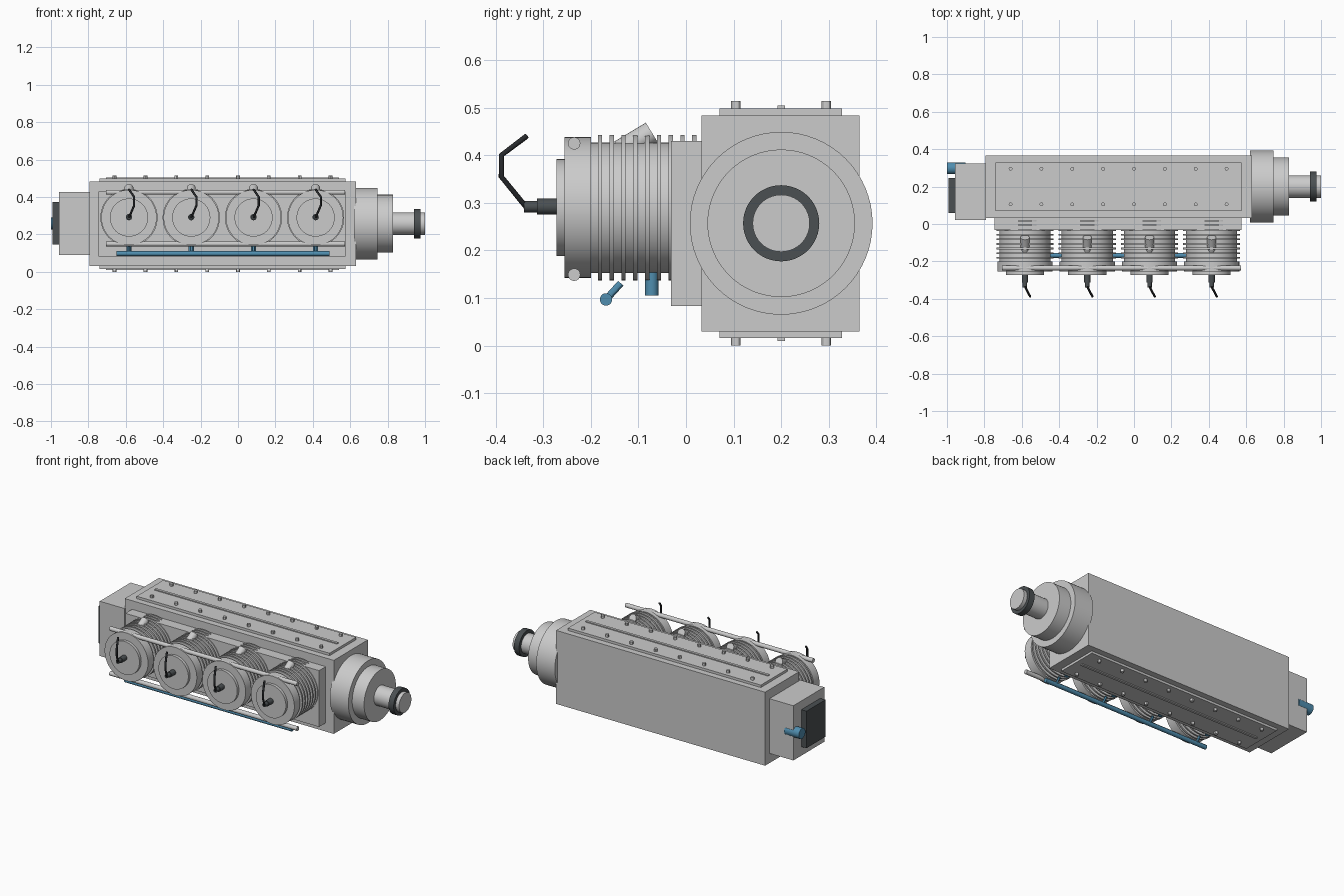
import bpy, bmesh, math
from mathutils import Vector, Matrix

if "Cube" in bpy.data.objects:
    bpy.data.objects.remove(bpy.data.objects["Cube"])

CYL_X = [-0.583, -0.25, 0.083, 0.415]
CYL_Z = 0.29
AXIS_Y, AXIS_Z = 0.2, 0.257


def material(name, rgb):
    m = bpy.data.materials.new(name)
    m.diffuse_color = (*rgb, 1)
    m.use_nodes = True
    m.node_tree.nodes["Principled BSDF"].inputs["Base Color"].default_value = m.diffuse_color
    return m


BLUE = material("blue_pipe", (0.08, 0.27, 0.43))
DARK = material("dark_rubber", (0.07, 0.08, 0.085))
BLACK = material("black_wire", (0.02, 0.022, 0.025))


def finish(name, bm, mat=None, smooth=True):
    bmesh.ops.recalc_face_normals(bm, faces=bm.faces)
    me = bpy.data.meshes.new(name)
    bm.to_mesh(me)
    bm.free()
    ob = bpy.data.objects.new(name, me)
    bpy.context.collection.objects.link(ob)
    if mat:
        me.materials.append(mat)
    if smooth:
        bpy.ops.object.select_all(action='DESELECT')
        bpy.context.view_layer.objects.active = ob
        ob.select_set(True)
        bpy.ops.object.shade_smooth_by_angle(angle=math.radians(30))
    return ob


def box(name, x, y, z, mat=None):
    bm = bmesh.new()
    bmesh.ops.create_cube(bm, size=1)
    for v in bm.verts:
        v.co = Vector([a + (b - a) * (c + 0.5) for (a, b), c in zip((x, y, z), v.co)])
    return finish(name, bm, mat, False)


def rod(name, a, b, r, mat=None, sides=24):
    a, b = Vector(a), Vector(b)
    d = b - a
    bm = bmesh.new()
    bmesh.ops.create_cone(bm, cap_ends=True, segments=sides, radius1=r, radius2=r,
                          depth=d.length,
                          matrix=Matrix.Translation((a + b) / 2) @ d.to_track_quat('Z', 'Y').to_matrix().to_4x4())
    return finish(name, bm, mat)


def lathe(name, origin, direction, profile, mat=None, sides=48):
    # profile is (distance along axis, radius), closed with end caps
    rot = Vector(direction).to_track_quat('Z', 'Y').to_matrix()
    bm = bmesh.new()
    rings = []
    for d, r in profile:
        rings.append([bm.verts.new(Vector(origin) + rot @ Vector(
            (r * math.cos(2 * math.pi * i / sides), r * math.sin(2 * math.pi * i / sides), d)))
            for i in range(sides)])
    for p, q in zip(rings, rings[1:]):
        for i in range(sides):
            j = (i + 1) % sides
            bm.faces.new((p[i], p[j], q[j], q[i]))
    bm.faces.new(rings[0])
    bm.faces.new(rings[-1])
    return finish(name, bm, mat)


# crankcase and the flange carrying the cylinders
box("crankcase", (-0.795, 0.63), (0.033, 0.365), (0.03, 0.483))
box("cylinder_flange", (-0.745, 0.575), (-0.032, 0.035), (0.083, 0.43))

# bolted covers above and below
for side, s in (("top", 1), ("bottom", -1)):
    def span(lo, hi):
        return tuple(sorted((AXIS_Z + s * lo, AXIS_Z + s * hi)))
    box(side + "_cover", (-0.74, 0.575), (0.07, 0.328), span(0.22, 0.241))
    box(side + "_cover_rib", (-0.705, 0.54), (0.192, 0.208), span(0.235, 0.247))
    for y in (0.105, 0.295):
        for i in range(8):
            x = -0.66 + 0.165 * i
            rod(side + "_cover_bolt", (x, y, AXIS_Z + s * 0.235), (x, y, AXIS_Z + s * 0.257), 0.01, None, 12)

# stepped end housing, output shaft and collar
lathe("end_housing", (0, AXIS_Y, AXIS_Z), (1, 0, 0),
      [(0.62, 0.192), (0.747, 0.192), (0.747, 0.155), (0.828, 0.155)], None, 64)
rod("output_shaft", (0.8, AXIS_Y, AXIS_Z), (1.0, AXIS_Y, AXIS_Z), 0.06, None, 40)
lathe("shaft_collar", (0, AXIS_Y, AXIS_Z), (1, 0, 0), [(0.942, 0.08), (0.977, 0.08)], DARK)

# accessory housing on the other end
box("accessory_housing", (-0.958, -0.79), (0.022, 0.323), (0.09, 0.427))
box("accessory_cover", (-0.993, -0.955), (0.06, 0.245), (0.145, 0.373), DARK)
rod("coolant_port", (-1.0, 0.298, AXIS_Z), (-0.9, 0.298, AXIS_Z), 0.032, BLUE)

# finned barrel profile along -y
barrel = [(-0.033, 0.137)]
for i in range(9):
    d = -0.022 + 0.0248 * i
    barrel += [(d, 0.137), (d, 0.153), (d + 0.009, 0.153), (d + 0.009, 0.137)]
barrel.append((0.205, 0.137))

for x in CYL_X:
    lathe("finned_barrel", (x, 0, CYL_Z), (0, -1, 0), barrel)
    lathe("cylinder_head", (x, 0, CYL_Z), (0, -1, 0),
          [(0.2, 0.148), (0.255, 0.148), (0.255, 0.102), (0.272, 0.102)])
    # angled port on top of the barrel
    rod("upper_port", (x, -0.072, 0.448), (x, -0.165, 0.392), 0.024)
    # plug and its lead
    lathe("spark_plug", (x, 0, CYL_Z + 0.002), (0, -1, 0),
          [(0.265, 0.017), (0.313, 0.017), (0.313, 0.012), (0.34, 0.012)], DARK, 16)
    cu = bpy.data.curves.new("plug_lead", 'CURVE')
    cu.dimensions = '3D'
    cu.bevel_depth = 0.006
    cu.bevel_resolution = 2
    cu.use_fill_caps = True
    sp = cu.splines.new('POLY')
    pts = [(0, -0.335, 0.29), (0.028, -0.388, 0.355), (0.028, -0.388, 0.4), (0, -0.335, 0.44)]
    sp.points.add(len(pts) - 1)
    for p, (px, py, pz) in zip(sp.points, pts):
        p.co = (x + px, py, pz, 1)
    cu.materials.append(BLACK)
    bpy.context.collection.objects.link(bpy.data.objects.new("plug_lead", cu))
    # coolant branch and lower port
    rod("lower_port", (x, -0.072, 0.105), (x, -0.072, 0.17), 0.014, BLUE)
    rod("coolant_branch", (x, -0.168, 0.097), (x, -0.137, 0.131), 0.0075, BLUE, 12)

# rails joining the cylinder heads, and the coolant pipe
for z in (0.425, 0.149):
    rod("head_rail", (-0.705, -0.235, z), (0.573, -0.235, z), 0.013)
rod("coolant_pipe", (-0.65, -0.168, 0.097), (0.488, -0.168, 0.097), 0.013, BLUE)
